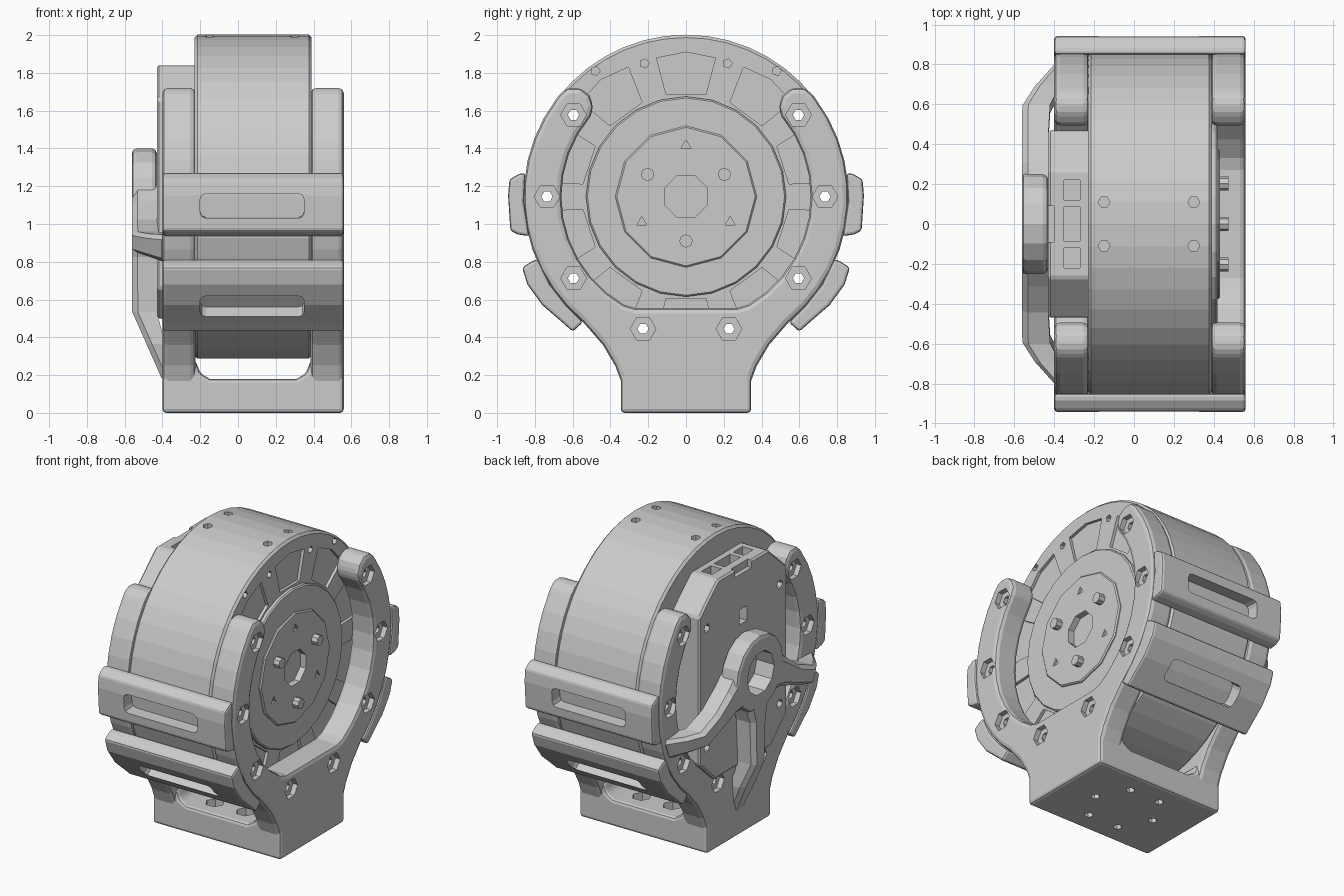
import bpy, bmesh
from math import sin, cos, radians, pi, hypot
from mathutils import Vector

if "Cube" in bpy.data.objects:
    bpy.data.objects.remove(bpy.data.objects["Cube"])

CZ = 1.145                      # drum axis height


def polar(r, deg):
    a = radians(deg)
    return (r * cos(a), CZ + r * sin(a))


def circle(c, r, n, off=0.0):
    return [(c[0] + r * cos(off + 2 * pi * i / n), c[1] + r * sin(off + 2 * pi * i / n)) for i in range(n)]


def loft(name, rings, bevel=0.0, seg=2):
    """Closed solid through a list of equal-length point rings."""
    bm = bmesh.new()
    vs = [[bm.verts.new(p) for p in ring] for ring in rings]
    n = len(rings[0])
    bm.faces.new(vs[0])
    bm.faces.new(vs[-1])
    for a, b in zip(vs, vs[1:]):
        for i in range(n):
            j = (i + 1) % n
            bm.faces.new((a[i], a[j], b[j], b[i]))
    bmesh.ops.recalc_face_normals(bm, faces=bm.faces)
    me = bpy.data.meshes.new(name)
    bm.to_mesh(me)
    bm.free()
    ob = bpy.data.objects.new(name, me)
    bpy.context.collection.objects.link(ob)
    if bevel:
        m = ob.modifiers.new("bevel", 'BEVEL')
        m.width, m.segments, m.limit_method, m.angle_limit = bevel, seg, 'ANGLE', radians(35)
        apply(ob, m)
    return ob


def apply(ob, m):
    bpy.context.view_layer.objects.active = ob
    bpy.ops.object.modifier_apply(modifier=m.name)


def prism(name, pts, a, b, axis='x', bevel=0.0, seg=2):
    """Extrude a 2D profile from a to b along an axis."""
    put = {'x': lambda p, t: (t, p[0], p[1]),
           'y': lambda p, t: (p[0], t, p[1]),
           'z': lambda p, t: (p[0], p[1], t)}[axis]
    return loft(name, [[put(p, t) for p in pts] for t in (a, b)], bevel, seg)


def cut(ob, specs):
    for pts, a, b, axis in specs:
        c = prism("cutter", pts, a, b, axis)
        c.hide_render = True
        m = ob.modifiers.new("cut", 'BOOLEAN')
        m.operation, m.solver, m.object = 'DIFFERENCE', 'EXACT', c
        apply(ob, m)
        bpy.data.objects.remove(c, do_unlink=True)


def rect(cx, cy, hx, hy):
    return [(cx - hx, cy - hy), (cx + hx, cy - hy), (cx + hx, cy + hy), (cx - hx, cy + hy)]


bolts = [polar(0.736, a) for a in (36, 0, -36, -72, -108, -144, 180, 144)]
through = [(circle(c, 0.03, 6), -0.7, 0.7, 'x') for c in bolts]

# motor drum with face pockets, rim holes and top screw holes
drum = prism("motor_drum", circle((0, CZ), 0.857, 48), -0.23, 0.39, 'x', 0.015, 1)
pockets = []
for k in range(10):
    a = 90 + 36 * k
    pockets.append(([polar(0.55, a - 11), polar(0.75, a - 12), polar(0.765, a), polar(0.75, a + 12),
                     polar(0.55, a + 11)], 0.37, 0.45, 'x'))
for y, z in ((0.22, 1.85), (0.48, 1.81)):
    pockets += [(circle((s * y, z), 0.025, 5), 0.34, 0.45, 'x') for s in (1, -1)]
for x in (-0.15, 0.3):
    pockets += [(circle((x, y), 0.03, 6), 1.94, 2.1, 'z') for y in (-0.11, 0.11)]
cut(drum, through + pockets)

# stepped rotor discs with centre socket and small holes
rotor = prism("rotor_disc", circle((0, CZ), 0.53, 24), 0.37, 0.418, 'x', 0.008, 1)
cap = prism("rotor_cap", circle((0, CZ), 0.375, 12), 0.40, 0.432, 'x', 0.008, 1)
socket = circle((0, CZ), 0.12, 8, pi / 8)
cut(rotor, [(socket, 0.38, 0.5, 'x')])
cut(cap, [(socket, 0.3, 0.5, 'x')] +
    [(circle(polar(0.27, a), 0.03, 3, radians(90)), 0.405, 0.5, 'x') for a in (90, 210, 330)])
for i, a in enumerate((30, 150, 270)):
    prism(f"rotor_bolt_{i}", circle(polar(0.235, a), 0.035, 8), 0.42, 0.475)

# controller box on the left with connector sockets on top
b = [(0.27, 1.84), (0.47, 1.66), (0.47, 0.66), (0.30, 0.50)]
box = prism("controller_box", b + [(-y, z) for y, z in reversed(b)], -0.43, -0.2, 'x', 0.012, 1)
cuts = [(rect(-0.31, y, 0.04, h), 1.72, 1.9, 'z') for y, h in ((0.17, 0.05), (0, 0.085), (-0.17, 0.05))]
cuts += [(circle((s * 0.39, z), 0.03, 6), -0.5, -0.37, 'x') for s in (1, -1) for z in (1.56, 0.75)]
cuts += [(rect(0, 1.5, 0.04, 0.05), -0.5, -0.36, 'x'),
         (rect(-0.43, 0, 0.03, 0.09), 1.79, 1.9, 'z')]
cut(box, cuts)

# bracket side plates: open ring flowing into a foot
half = [(0.33, 0.0), (0.345, 0.17), (0.375, 0.25), (0.44, 0.36)]
half += [polar(0.86, a) for a in range(-51, 39, 8)]
half += [(0.67, 1.685), (0.63, 1.72), (0.56, 1.72), (0.51, 1.68), (0.49, 1.62)]
half += [polar(0.66, a) for a in range(40, -61, -10)]
half += [(0.27, 0.555)]
profile = half + [(-y, z) for y, z in reversed(half)]
for name, x0, x1, face, d in (("right_plate", 0.385, 0.56, 0.56, -1), ("left_plate", -0.40, -0.225, -0.40, 1)):
    p = prism(name, profile, x0, x1, 'x', 0.028)
    nuts = [(circle(c, 0.068, 6), face - d * 0.1, face + d * 0.035, 'x') for c in bolts]
    cut(p, nuts + through)

# foot: U section with a ring of mounting holes
u = [(-0.4, 0), (0.56, 0), (0.56, 0.24), (0.385, 0.28), (0.36, 0.21), (0.31, 0.18),
     (-0.15, 0.18), (-0.2, 0.21), (-0.225, 0.28), (-0.4, 0.24)]
foot = prism("foot", u, -0.345, 0.345, 'y', 0.02)
ring = circle((0.08, 0), 0.23, 6)
cut(foot, [(circle(c, 0.028, 6), -0.1, 0.3, 'z') for c in ring] +
    [(circle(c, 0.06, 6), 0.11, 0.3, 'z') for c in ring])

# bridges across the drum, front and back, each with a long slot
upper = [(0.85, 1.27), (0.885, 1.265), (0.935, 1.235), (0.942, 1.15), (0.93, 0.965), (0.89, 0.945),
         (0.83, 0.935), (0.858, 1.12)]
lower = [(0.785, 0.815), (0.82, 0.80), (0.868, 0.77), (0.84, 0.68), (0.76, 0.57), (0.65, 0.475),
         (0.6, 0.43), (0.545, 0.48), (0.63, 0.565), (0.72, 0.68)]


def slot_profile(ang, r0, r1, h):
    c, s = cos(radians(ang)), sin(radians(ang))
    return [(r * c - t * s, CZ + r * s + t * c) for r, t in ((r0, -h), (r1, -h), (r1, h), (r0, h))]


for side, s in (("front", -1), ("back", 1)):
    for label, pts, ang, h in (("upper", upper, -3, 0.065), ("lower", lower, -38, 0.075)):
        br = prism(f"{side}_{label}_bridge", [(s * y, z) for y, z in pts], -0.40, 0.56, 'x', 0.015)
        c = prism("cutter", [(s * y, z) for y, z in slot_profile(ang, 0.75, 1.1, h)], -0.2, 0.35, 'x')
        m = c.modifiers.new("round", 'BEVEL')
        m.width, m.segments = 0.03, 2
        apply(c, m)
        c.hide_render = True
        m = br.modifiers.new("slot", 'BOOLEAN')
        m.operation, m.solver, m.object = 'DIFFERENCE', 'EXACT', c
        apply(br, m)
        bpy.data.objects.remove(c, do_unlink=True)

# left guard: hub ring with three arms reaching the plate and foot
hub = prism("guard_hub", circle((0, CZ), 0.255, 16), -0.562, -0.43, 'x', 0.025)
cut(hub, [(circle((0, CZ), 0.145, 10), -0.7, -0.3, 'x')])


def arm(name, end, stations):
    d = Vector((end[0], end[1] - CZ)).normalized()
    n = Vector((-d.y, d.x))
    rings = []
    for t, xo, xi, w, sag in stations:
        c = Vector((0, CZ + sag)) + d * t
        rings.append([(x, c.x + n.x * k * w, c.y + n.y * k * w)
                      for x, k in ((xi, -1), (xo + 0.03, -1), (xo, -0.65), (xo, 0.65), (xo + 0.03, 1), (xi, 1))])
    loft(name, rings)


side_arm = [(0.17, -0.56, -0.43, 0.14, 0.0), (0.3, -0.562, -0.43, 0.09, 0.0), (0.45, -0.562, -0.43, 0.065, -0.02),
            (0.62, -0.56, -0.42, 0.06, -0.02), (0.72, -0.50, -0.37, 0.065, 0.0), (0.83, -0.405, -0.36, 0.08, 0.02)]
arm("guard_arm_back", (0.77, 0.85), side_arm)
arm("guard_arm_front", (-0.77, 0.85), side_arm)
arm("guard_arm_lower", (0, 0.2),
    [(0.17, -0.56, -0.43, 0.13, 0), (0.32, -0.562, -0.43, 0.075, 0), (0.61, -0.56, -0.43, 0.06, 0),
     (0.78, -0.485, -0.385, 0.075, 0), (0.96, -0.405, -0.37, 0.05, 0)])
